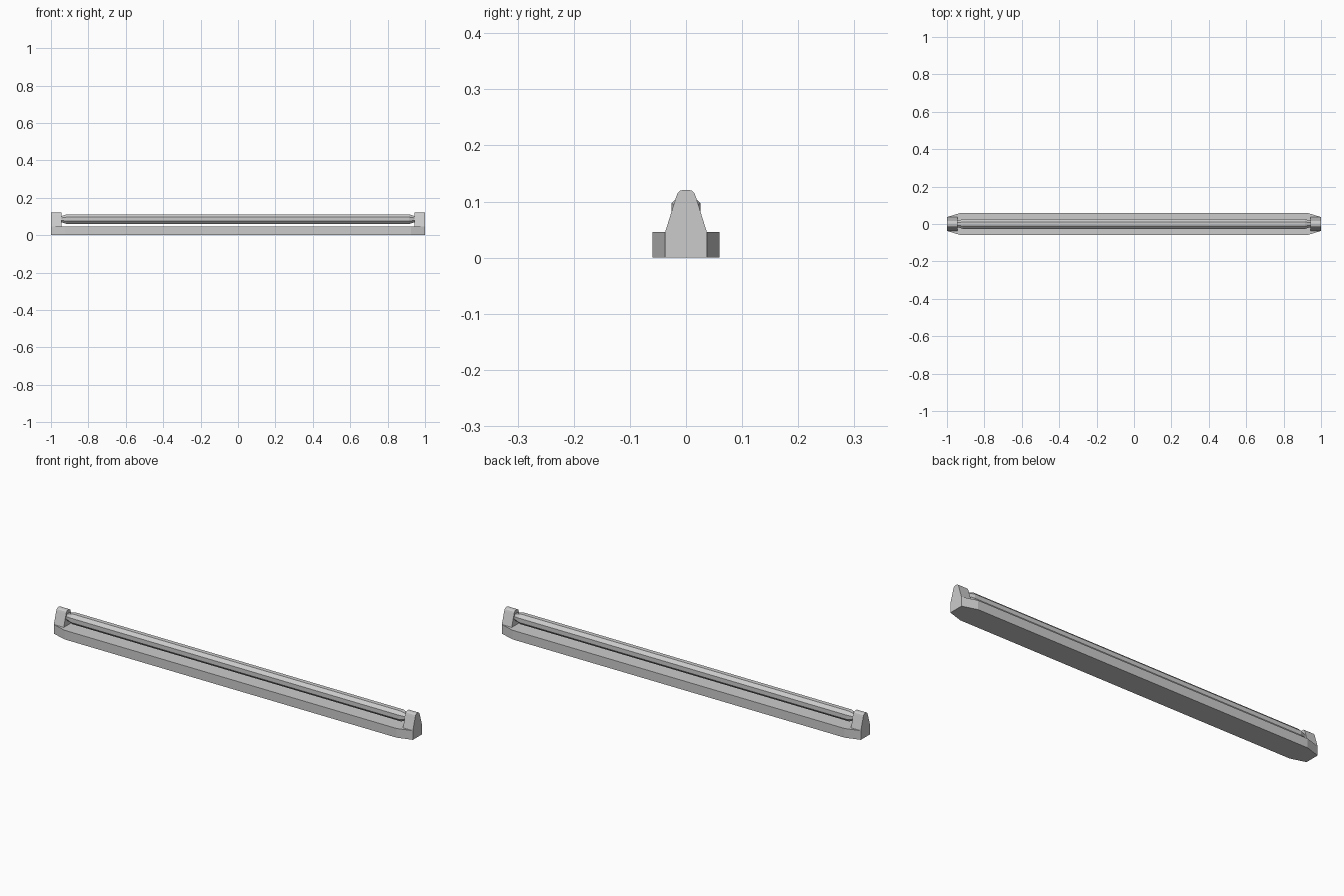
import bpy, bmesh, math

if "Cube" in bpy.data.objects:
    bpy.data.objects.remove(bpy.data.objects["Cube"])

def loft(name, rings):
    """Closed solid through matching rings of points."""
    bm = bmesh.new()
    vs = [[bm.verts.new(p) for p in r] for r in rings]
    n = len(vs[0])
    for a, b in zip(vs, vs[1:]):
        for i in range(n):
            j = (i + 1) % n
            bm.faces.new((a[i], a[j], b[j], b[i]))
    bm.faces.new(vs[0])
    bm.faces.new(vs[-1])
    bmesh.ops.recalc_face_normals(bm, faces=bm.faces)
    me = bpy.data.meshes.new(name)
    bm.to_mesh(me)
    bm.free()
    ob = bpy.data.objects.new(name, me)
    bpy.context.collection.objects.link(ob)
    return ob

# base tray with clipped corners
outline = [(1, .037), (.925, .06), (-.925, .06), (-1, .037),
           (-1, -.037), (-.925, -.06), (.925, -.06), (1, -.037)]
loft("base", [[(x, y, z) for x, y in outline] for z in (0, .046)])

# tapered lamp holders with rounded tops
half = [(.037, .046), (.018, .107), (.015, .115), (.010, .1195), (.004, .121)]
profile = half + [(-y, z) for y, z in reversed(half)]
for side, s in (("left", -1), ("right", 1)):
    loft(side + "_holder", [[(s * x, y, z) for y, z in profile] for x in (.945, 1)])

# eight-sided tube narrowing at both ends
def ring(x, r):
    return [(x, r * math.cos(a), .086 + r * math.sin(a))
            for a in (math.pi / 8 + k * math.pi / 4 for k in range(8))]
loft("tube", [ring(-.95, .019), ring(-.94, .019), ring(-.915, .028),
              ring(.915, .028), ring(.94, .019), ring(.95, .019)])
